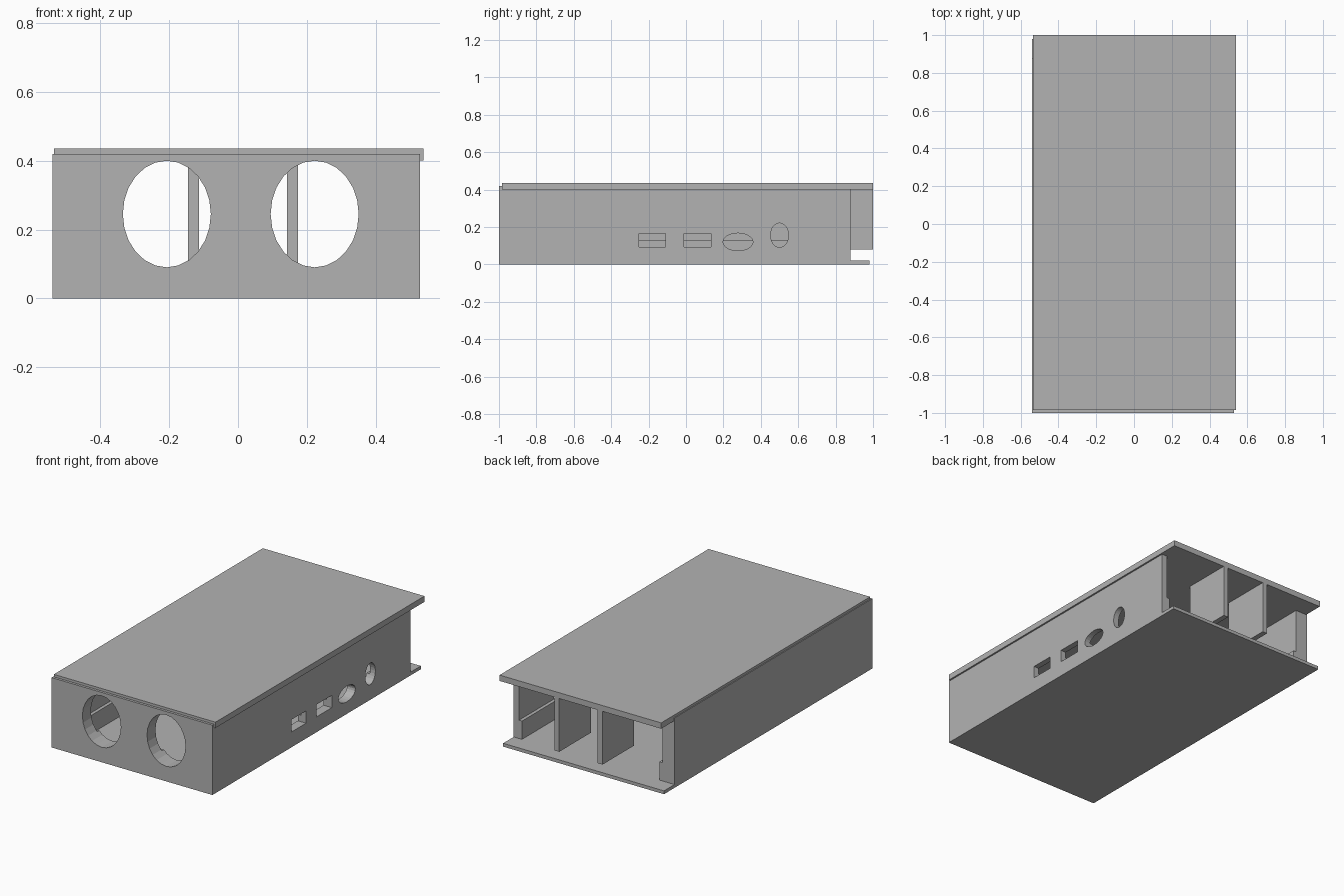
import bpy
import math

cube = bpy.data.objects.get("Cube")
if cube:
    bpy.data.objects.remove(cube, do_unlink=True)

# Single grey plastic
grey = bpy.data.materials.new("grey plastic")
grey.use_nodes = True
COLOUR = (0.45, 0.45, 0.45, 1)
grey.diffuse_color = COLOUR
grey.node_tree.nodes["Principled BSDF"].inputs["Base Color"].default_value = COLOUR


def finish(name):
    obj = bpy.context.object
    obj.name = name
    bpy.ops.object.transform_apply(location=True, rotation=True, scale=True)
    obj.data.materials.append(grey)
    return obj


def box(name, x, y, z):
    """Box given by its (low, high) range on each axis."""
    spans = (x, y, z)
    bpy.ops.mesh.primitive_cube_add(size=1, location=[(a + b) / 2 for a, b in spans])
    bpy.context.object.scale = [b - a for a, b in spans]
    return finish(name)


def oval(name, centre, radii, axis):
    """Elliptical rod along x or y; radii are (horizontal, vertical)."""
    turn = (math.pi / 2, 0, math.pi / 2 if axis == "x" else 0)
    bpy.ops.mesh.primitive_cylinder_add(vertices=24, radius=1, depth=0.3,
                                        location=centre, rotation=turn)
    bpy.context.object.scale = (radii[0], radii[1], 1)
    return finish(name)


def cut(target, cutter):
    cutter.hide_render = True
    mod = target.modifiers.new("cut", "BOOLEAN")
    mod.operation = "DIFFERENCE"
    mod.solver = "EXACT"
    mod.object = cutter
    bpy.context.view_layer.objects.active = target
    bpy.ops.object.modifier_apply(modifier=mod.name)
    bpy.data.objects.remove(cutter, do_unlink=True)


# Case body: floor and three walls, open at the back, floor sticking out behind
body = box("case_body", (-0.54, 0.53), (-1, 0.98), (0, 0.42))
cut(body, box("back_cutter", (-0.7, 0.7), (0.88, 1.2), (0.02, 0.6)))
cut(body, box("lower_cavity_cutter", (-0.44, 0.475), (-0.9, 1.1), (0.02, 0.6)))
cut(body, box("upper_cavity_cutter", (-0.46, 0.495), (-0.92, 1.1), (0.13, 0.6)))

# Two large openings in the front wall
for x in (-0.207, 0.223):
    cut(body, oval("front_hole_cutter", (x, -0.98, 0.245), (0.128, 0.155), "y"))

# Ports in the side wall
for y in ((-0.25, -0.11), (-0.012, 0.135)):
    cut(body, box("slot_cutter", (0.4, 0.6), y, (0.092, 0.166)))
for y, z, radii in ((0.278, 0.12, (0.08, 0.047)), (0.5, 0.156, (0.048, 0.065))):
    cut(body, oval("oval_port_cutter", (0.53, y, z), radii, "x"))

# Lid, shifted slightly to the side and back, with two hanging dividers
box("lid", (-0.535, 0.54), (-0.985, 1), (0.4, 0.435))
box("left_divider", (0.143, 0.175), (0.7, 1), (0.08, 0.4))
box("right_divider", (-0.145, -0.113), (0.7, 1), (0.08, 0.4))
